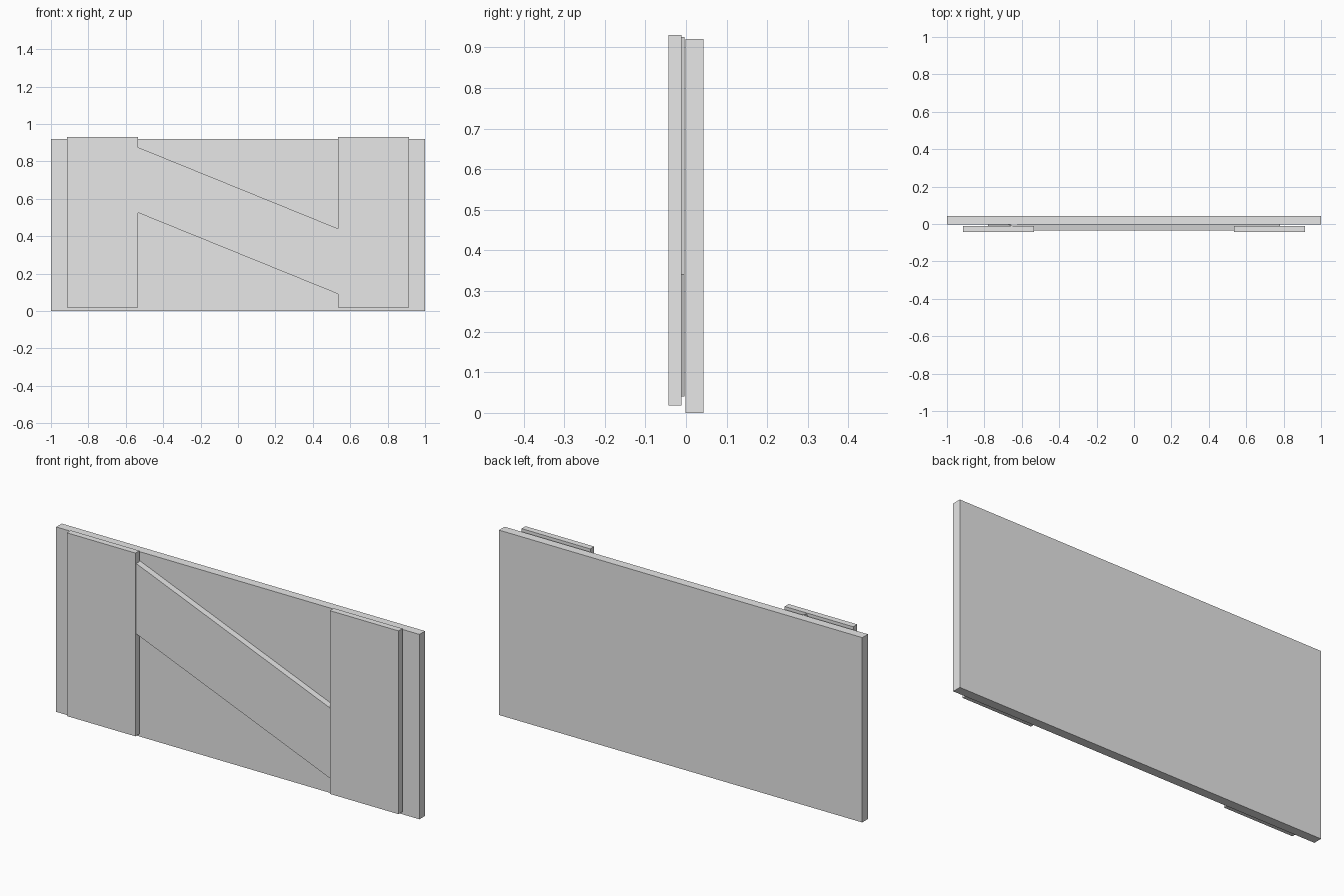
import bpy
import math

cube = bpy.data.objects.get("Cube")
if cube:
    bpy.data.objects.remove(cube, do_unlink=True)

# Single plain finish for every board
GREY = (0.8, 0.8, 0.8, 1.0)
grey = bpy.data.materials.new("plain_grey")
grey.use_nodes = True
grey.diffuse_color = GREY
grey.node_tree.nodes["Principled BSDF"].inputs["Base Color"].default_value = GREY


def board(name, centre, size, tilt=0.0):
    """Rectangular board, tilted in the plane of the panel."""
    bpy.ops.mesh.primitive_cube_add(size=1, location=centre)
    ob = bpy.context.object
    ob.name = name
    ob.scale = size
    bpy.ops.object.transform_apply(location=False, rotation=False, scale=True)
    ob.rotation_euler.y = tilt
    ob.data.materials.append(grey)
    return ob


# Back panel
board("back_panel", (0, 0.0205, 0.46), (2.0, 0.044, 0.92))

# Upright boards, one on each side
for side, sign in (("left", 1), ("right", -1)):
    board(side + "_upright", (sign * 0.724, -0.027, 0.474), (0.378, 0.031, 0.912))

# Diagonal brace running behind the fronts of the uprights
board("diagonal_brace", (0, -0.020, 0.483), (1.552, 0.032, 0.324), math.atan(0.4065))
